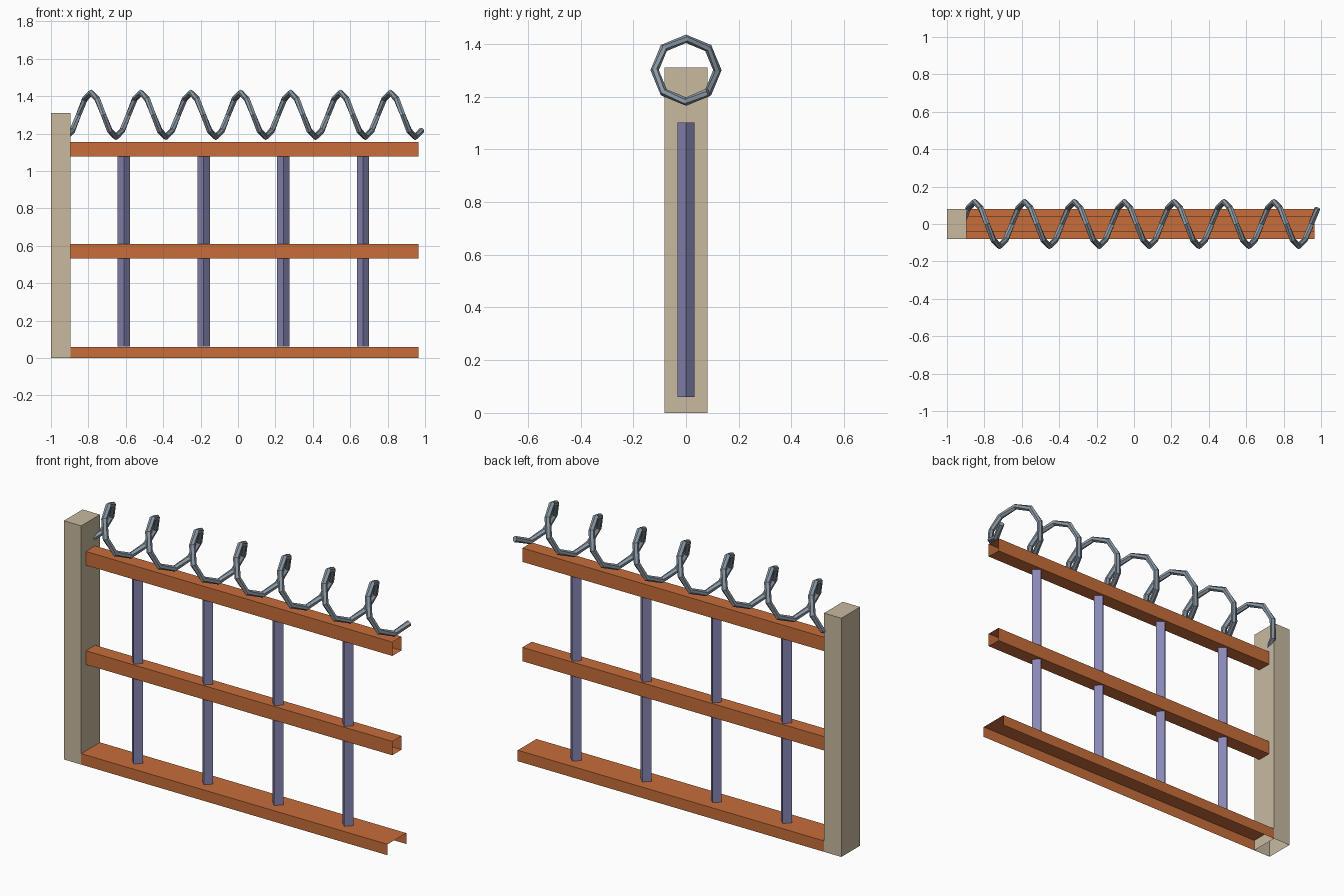
import bpy, bmesh, math
from mathutils import Vector

if "Cube" in bpy.data.objects:
    bpy.data.objects.remove(bpy.data.objects["Cube"])


def material(name, rgb):
    m = bpy.data.materials.new(name)
    m.diffuse_color = (*rgb, 1)
    m.use_nodes = True
    m.node_tree.nodes["Principled BSDF"].inputs["Base Color"].default_value = m.diffuse_color
    return m


BEIGE = material("beige concrete", (0.58, 0.49, 0.35))
RUST = material("rust orange", (0.58, 0.155, 0.043))
BLUE = material("slate blue", (0.25, 0.245, 0.46))
STEEL = material("wire steel", (0.26, 0.32, 0.38))


def finish(name, bm, mat):
    me = bpy.data.meshes.new(name)
    bm.to_mesh(me)
    bm.free()
    me.materials.append(mat)
    ob = bpy.data.objects.new(name, me)
    bpy.context.collection.objects.link(ob)
    return ob


def box(name, lo, hi, mat, open_dirs=()):
    """Thin-walled box; faces looking along open_dirs are left out."""
    bm = bmesh.new()
    bmesh.ops.create_cube(bm, size=1)
    bm.normal_update()
    gone = [f for f in bm.faces if any(f.normal.dot(Vector(d)) > 0.9 for d in open_dirs)]
    bmesh.ops.delete(bm, geom=gone, context='FACES')
    for v in bm.verts:
        v.co = [(a + b) / 2 + c * (b - a) for a, b, c in zip(lo, hi, v.co)]
    return finish(name, bm, mat)


ENDS = [(1, 0, 0), (-1, 0, 0)]
DOWN = (0, 0, -1)
X0, X1 = -0.895, 0.965

# End post, open underneath
box("post", (-1, -0.081, 0), (X0, 0.081, 1.31), BEIGE, [DOWN])

# Base channel and two square-tube rails
box("base_channel", (X0, -0.081, 0), (X1, 0.081, 0.06), RUST, ENDS + [DOWN])
box("middle_rail", (X0, -0.04, 0.533), (X1, 0.04, 0.609), RUST, ENDS)
box("top_rail", (X0, -0.04, 1.078), (X1, 0.04, 1.154), RUST, ENDS)

# Upright bars, square and turned 45 degrees
for i in range(4):
    bm = bmesh.new()
    bmesh.ops.create_cone(bm, cap_ends=True, segments=4, radius1=0.033, radius2=0.033, depth=1.04)
    # put the corners on the x and y axes
    for v in bm.verts:
        a = round(math.atan2(v.co.y, v.co.x) / (math.pi / 4) - 0.01) // 1
        if a % 2:
            a += 1
        v.co.x, v.co.y = 0.033 * math.cos(a * math.pi / 4), 0.033 * math.sin(a * math.pi / 4)
    bmesh.ops.translate(bm, verts=bm.verts, vec=(-0.61 + 0.426 * i, 0, 0.581))
    finish(f"bar_{i + 1}", bm, BLUE)

# Wire coil: eight straight pieces per turn, six-sided wire
STEPS, PITCH, R, WIRE, SIDES = 57, 0.2667, 0.119, 0.016, 6
path = []
for k in range(STEPS + 1):
    a = -math.pi / 2 + k * math.pi / 4
    path.append(Vector((-0.919 + k * PITCH / 8, R * math.cos(a), 1.30 + R * math.sin(a))))
bm = bmesh.new()
rings = []
for k, p in enumerate(path):
    t = (path[min(k + 1, STEPS)] - path[max(k - 1, 0)]).normalized()
    out = Vector((0, p.y, p.z - 1.30)).normalized()
    out = (out - t * out.dot(t)).normalized()
    side = t.cross(out)
    rings.append([bm.verts.new(p + WIRE * (out * math.cos(b) + side * math.sin(b)))
                  for b in (j * math.tau / SIDES for j in range(SIDES))])
for r, s in zip(rings, rings[1:]):
    for j in range(SIDES):
        n = (j + 1) % SIDES
        bm.faces.new((r[j], r[n], s[n], s[j]))
bm.faces.new(rings[0][::-1])
bm.faces.new(rings[-1])
bmesh.ops.recalc_face_normals(bm, faces=bm.faces)
finish("wire_coil", bm, STEEL)
